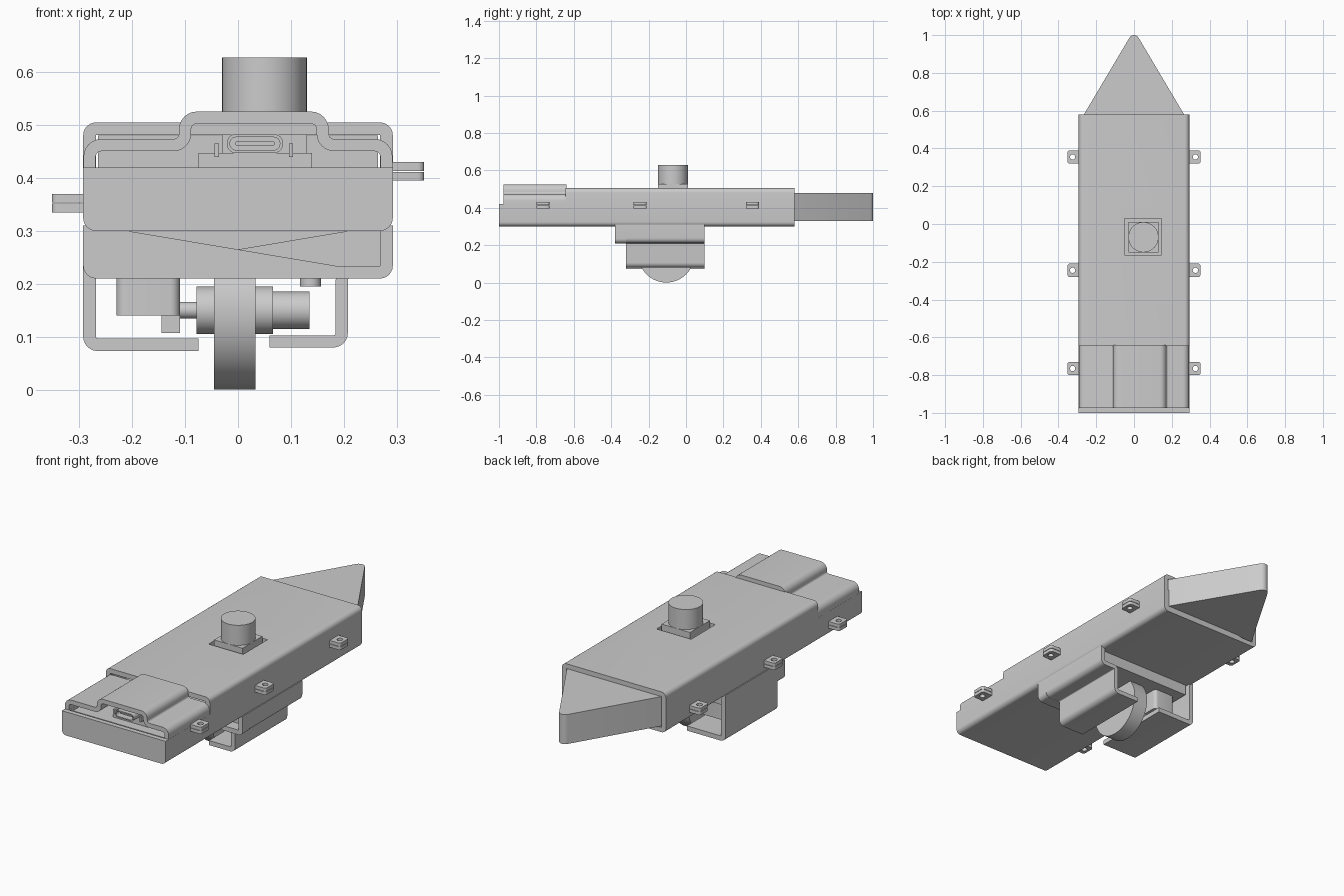
import bpy, bmesh, math
from mathutils import Vector, Matrix

if "Cube" in bpy.data.objects:
    bpy.data.objects.remove(bpy.data.objects["Cube"])

grey = bpy.data.materials.new("plain grey")
grey.use_nodes = True
COLOUR = (0.6, 0.6, 0.6, 1)
grey.diffuse_color = COLOUR
grey.node_tree.nodes["Principled BSDF"].inputs["Base Color"].default_value = COLOUR
parts = []


def finish(name, bm):
    bmesh.ops.recalc_face_normals(bm, faces=bm.faces)
    mesh = bpy.data.meshes.new(name)
    bm.to_mesh(mesh)
    bm.free()
    mesh.materials.append(grey)
    ob = bpy.data.objects.new(name, mesh)
    bpy.context.collection.objects.link(ob)
    parts.append(ob)
    return ob


def fillet(a, p, b, r, steps=6):
    """Arc points and their normals for the corner p between a and b."""
    u, v = (p - a).normalized(), (b - p).normalized()
    turn = math.atan2(u.x * v.y - u.y * v.x, u.dot(v))
    if r == 0 or abs(turn) < 0.001:
        n = Vector((-u.y, u.x))
        return [(p, n)]
    s = math.copysign(1, turn)
    n0 = Vector((-u.y, u.x))
    centre = p - u * r * math.tan(abs(turn) / 2) + n0 * r * s
    out = []
    for k in range(steps + 1):
        n = Matrix.Rotation(turn * k / steps, 2) @ n0
        out.append((centre - n * r * s, n))
    return out


def prism(name, pts, lo, hi, axis="y"):
    """Extrude a flat outline along an axis."""
    place = {"x": lambda p, c: (c, p[0], p[1]),
             "y": lambda p, c: (p[0], c, p[1]),
             "z": lambda p, c: (p[0], p[1], c)}[axis]
    bm = bmesh.new()
    ends = [[bm.verts.new(place(p, c)) for p in pts] for c in (lo, hi)]
    for ring in ends:
        bm.faces.new(ring)
    for i in range(len(pts)):
        j = (i + 1) % len(pts)
        bm.faces.new((ends[0][i], ends[0][j], ends[1][j], ends[1][i]))
    return finish(name, bm)


def rounded(corners):
    """Closed outline from (a, b, radius) corners."""
    n, pts = len(corners), []
    vec = [Vector(c[:2]) for c in corners]
    for i in range(n):
        pts += [q for q, _ in fillet(vec[i - 1], vec[i], vec[(i + 1) % n], corners[i][2])]
    return pts


def wall(name, path, lo, hi, t=0.024, r=0.012):
    """Bent sheet following a centre line in x and z, extruded along y."""
    p = [Vector(q) for q in path]
    def end(q, d):
        d = d.normalized()
        return [(q, Vector((-d.y, d.x)))]
    line = end(p[0], p[1] - p[0])
    for i in range(1, len(p) - 1):
        line += fillet(p[i - 1], p[i], p[i + 1], r)
    line += end(p[-1], p[-1] - p[-2])
    outline = [q + n * t / 2 for q, n in line] + [q - n * t / 2 for q, n in reversed(line)]
    return prism(name, outline, lo, hi)


def box(name, x0, x1, y0, y1, z0, z1):
    return prism(name, [(x0, y0), (x1, y0), (x1, y1), (x0, y1)], z0, z1, "z")


def cylinder(name, a, b, r, lo, hi, axis, n=48):
    ring = [(a + r * math.cos(math.tau * k / n), b + r * math.sin(math.tau * k / n))
            for k in range(n)]
    return prism(name, ring, lo, hi, axis)


def cut(ob, cutter):
    mod = ob.modifiers.new("cut", "BOOLEAN")
    mod.operation, mod.object, mod.solver = "DIFFERENCE", cutter, "EXACT"
    bpy.context.view_layer.objects.active = ob
    bpy.ops.object.modifier_apply(modifier=mod.name)
    parts.remove(cutter)
    bpy.data.objects.remove(cutter)


W, S = 0.2925, 0.2805   # outer half width, wall centre line
SEAM, FLOOR = 0.42, 0.312

# Tray with closed front
wall("tray", [(-S, SEAM), (-S, FLOOR), (S, FLOOR), (S, SEAM)], -0.975, 0.58)
prism("tray_front", rounded([(-W, 0.30, 0.024), (W, 0.30, 0.024), (W, SEAM, 0),
                             (-W, SEAM, 0)]), -1, -0.975)

# Main cover with square button opening
cover = wall("cover", [(-S, SEAM), (-S, 0.493), (S, 0.493), (S, SEAM)], -0.645, 0.58)
cut(cover, box("opening", -0.05, 0.145, -0.165, 0.03, 0.46, 0.55))

# Humped front cover
wall("front_cover", [(-S, SEAM), (-S, 0.462), (-0.10, 0.462), (-0.10, 0.514), (0.16, 0.514),
                     (0.16, 0.462), (S, 0.462), (S, SEAM)], -0.975, -0.64, 0.023, 0.022)

# Pointed end plug
prism("pointed_end", rounded([(-0.265, 0.5, 0), (0.265, 0.5, 0), (0.265, 0.58, 0),
                              (0, 1.027, 0.028), (-0.265, 0.58, 0)]), 0.33, 0.48, "z")

# Button on its switch body
box("circuit_board", -0.265, 0.265, -0.95, 0.48, 0.395, 0.408)
box("switch_body", -0.03, 0.13, -0.15, 0.01, 0.408, 0.526)
cylinder("button", 0.05, -0.07, 0.08, 0.52, 0.628, "z")

# Socket: rounded shell with a tongue, mounting feet and carrier
def slot(x, z, w, h):
    r = h / 2 - 0.001
    return rounded([(x - w, z - h / 2, r), (x + w, z - h / 2, r),
                    (x + w, z + h / 2, r), (x - w, z + h / 2, r)])


socket = prism("socket", slot(0.032, 0.465, 0.053, 0.036), -0.96, -0.80)
cut(socket, prism("socket_hollow", slot(0.032, 0.465, 0.047, 0.024), -0.98, -0.83))
prism("socket_tongue", slot(0.032, 0.465, 0.037, 0.009), -0.94, -0.82)
box("socket_carrier", -0.075, 0.14, -0.90, -0.66, 0.408, 0.447)
for x in (-0.04, 0.10):
    box("socket_foot", x - 0.004, x + 0.004, -0.93, -0.82, 0.44, 0.465)

# Screw tabs, two layers each, lower on one side
for side, z in ((1, 0.395), (-1, 0.335)):
    for y in (-0.765, -0.245, 0.355):
        outline = rounded([(side * 0.28, y - 0.035, 0), (side * 0.352, y - 0.035, 0.012),
                           (side * 0.352, y + 0.035, 0.012), (side * 0.28, y + 0.035, 0)])
        for layer in (0, 0.0185):
            tab = prism("screw_tab", outline, z + layer, z + layer + 0.0165, "z")
            cut(tab, cylinder("tab_hole", side * 0.325, y, 0.014, z - 0.02, z + 0.06, "z", 24))

# Lower housing: front cradle, then two side brackets
wall("housing_front", [(-S, 0.31), (-S, 0.222), (S, 0.222), (S, 0.31)], -0.38, -0.32)
wall("bracket_right", [(-S, 0.31), (-S, 0.085), (-0.075, 0.085)], -0.32, 0.10, 0.024, 0.015)
wall("bracket_left", [(S, 0.31), (S, 0.222), (0.196, 0.222), (0.196, 0.091), (0.06, 0.091)],
     -0.32, 0.10, 0.023, 0.016)

# Mechanism inside the housing
box("inner_block", -0.26, 0.255, -0.31, 0.08, 0.245, 0.305)
prism("motor_box", rounded([(-0.23, -0.24, 0.018), (-0.11, -0.24, 0.018),
                            (-0.11, 0.03, 0.018), (-0.23, 0.03, 0.018)]), 0.14, 0.25, "z")
box("motor_foot", -0.145, -0.11, -0.16, -0.05, 0.107, 0.142)
box("sensor", 0.10, 0.172, -0.16, -0.05, 0.21, 0.25)
cylinder("sensor_tip", 0.137, -0.105, 0.02, 0.195, 0.215, "z", 24)

# Wheel and stepped axle
WY, WZ = -0.105, 0.15
cylinder("wheel", WY, WZ, 0.15, -0.045, 0.033, "x", 72)
for name, r, x0, x1 in (("hub", 0.045, -0.078, 0.066), ("axle_left", 0.035, 0.06, 0.135),
                        ("axle_right", 0.016, -0.112, -0.07)):
    cylinder(name, WY, WZ, r, x0, x1, "x")

# Smooth the curves, keep the edges
bpy.ops.object.select_all(action="DESELECT")
for ob in parts:
    ob.select_set(True)
bpy.context.view_layer.objects.active = parts[0]
bpy.ops.object.shade_smooth_by_angle(angle=math.radians(30))
